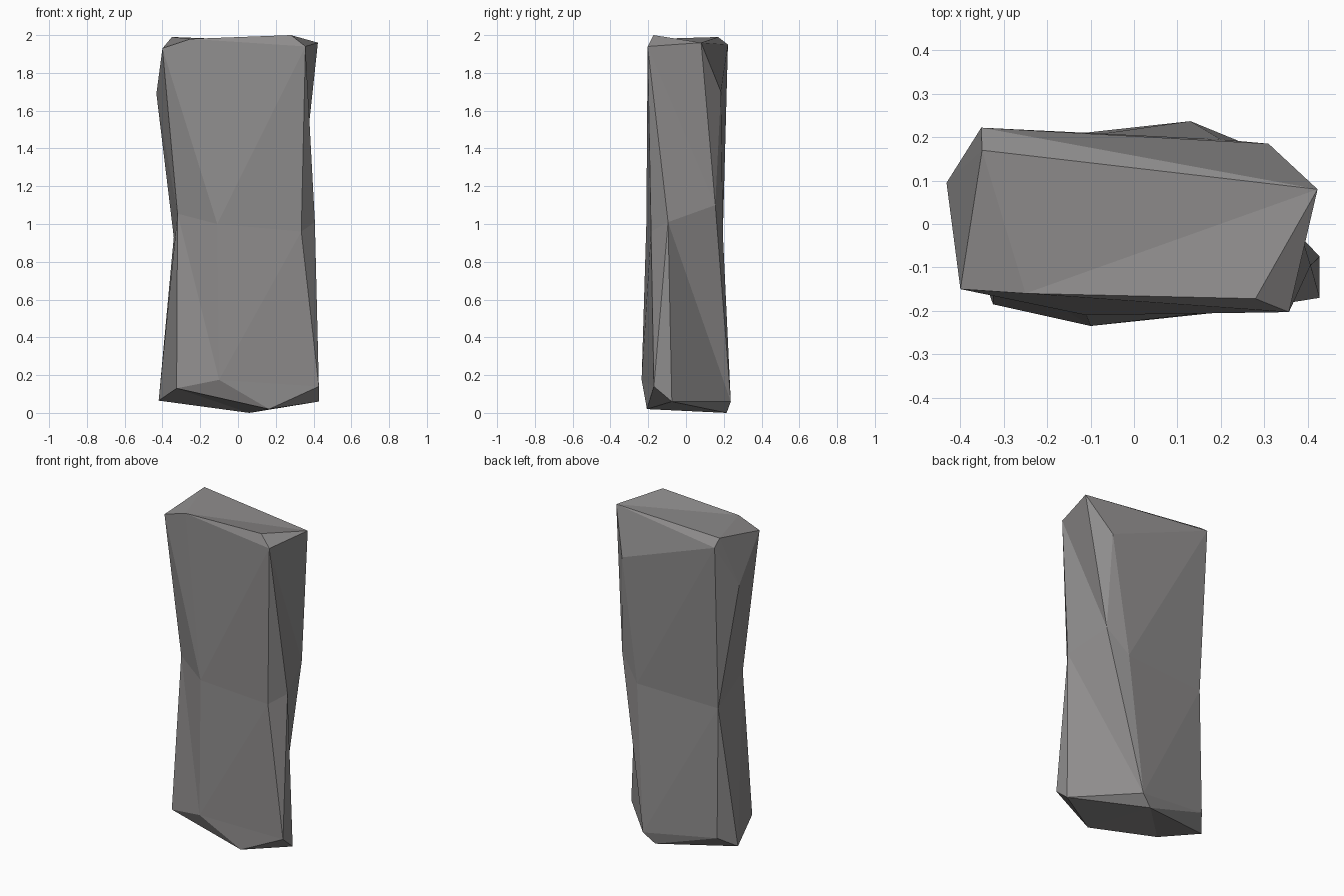
import bpy
import bmesh

default_cube = bpy.data.objects.get("Cube")
if default_cube:
    bpy.data.objects.remove(default_cube, do_unlink=True)

# Corner points of the chipped stone, grouped by level
corners = {
    # crown
    "crown_left": (-.40, -.15, 1.93),
    "crown_front": (-.25, -.16, 1.98),
    "crown_peak": (.28, -.172, 2),
    "crown_right": (.357, -.203, 1.94),
    "crown_side": (.423, .08, 1.96),
    "crown_ridge": (-.35, .17, 1.99),
    "crown_back": (-.352, .222, 1.95),
    "chip_back": (.31, .185, 1.7),
    "chip_left": (-.432, .095, 1.69),
    # waist
    "waist_left": (-.32, -.1, 1.055),
    "waist_front": (-.11, -.21, 1),
    "waist_right": (.335, -.185, .96),
    "waist_side": (.407, -.095, 1.01),
    "waist_edge": (.33, .155, 1.1),
    "waist_back": (.2, .195, .95),
    "waist_rear": (-.34, .17, .93),
    # foot
    "foot_left": (-.325, -.185, .13),
    "foot_front": (-.1, -.235, .175),
    "foot_toe": (.165, -.207, .02),
    "foot_right": (.428, -.17, .14),
    "foot_side": (.428, -.075, .06),
    "foot_back": (.13, .237, .06),
    "foot_rear": (-.343, .185, .13),
    "foot_edge": (-.42, .09, .065),
    "foot_sole": (.06, .215, 0),
}

mesh = bpy.data.meshes.new("stone_pillar")
bm = bmesh.new()
points = {name: bm.verts.new(co) for name, co in corners.items()}


def fan(hub, rim, closed=False):
    """Flat facets radiating from a hub corner to a rim of neighbours."""
    ring = [points[name] for name in rim.split()]
    if closed:
        ring.append(ring[0])
    for a, b in zip(ring, ring[1:]):
        bm.faces.new((points[hub], a, b))


# Broad front face and its lower half
fan("waist_front", "crown_left waist_left foot_front waist_right crown_right crown_front", True)
fan("foot_front", "waist_left foot_left foot_toe foot_right waist_right")
# Right side
fan("waist_edge", "crown_right crown_side chip_back waist_back foot_back waist_side", True)
fan("waist_side", "crown_right waist_right foot_right foot_side foot_back")
# Back and left side
fan("waist_rear", "chip_left waist_left foot_edge foot_rear foot_back waist_back crown_back", True)
fan("waist_back", "chip_back crown_back")
fan("chip_left", "crown_back crown_ridge crown_left waist_left")
fan("foot_edge", "waist_left foot_left")
# Crown facets
fan("crown_front", "crown_left crown_ridge crown_side crown_peak crown_right")
fan("crown_side", "crown_ridge crown_back chip_back")
fan("crown_side", "crown_peak crown_right")
# Underside
fan("foot_sole", "foot_back foot_rear foot_edge foot_left foot_toe foot_side", True)
fan("foot_toe", "foot_right foot_side")

bmesh.ops.recalc_face_normals(bm, faces=bm.faces[:])
bm.to_mesh(mesh)
bm.free()

# Single stone grey, flat shaded
grey = (.27, .262, .262, 1)
stone = bpy.data.materials.new("stone_grey")
stone.use_nodes = True
stone.diffuse_color = grey
stone.node_tree.nodes["Principled BSDF"].inputs["Base Color"].default_value = grey
mesh.materials.append(stone)

pillar = bpy.data.objects.new("stone_pillar", mesh)
bpy.context.collection.objects.link(pillar)
